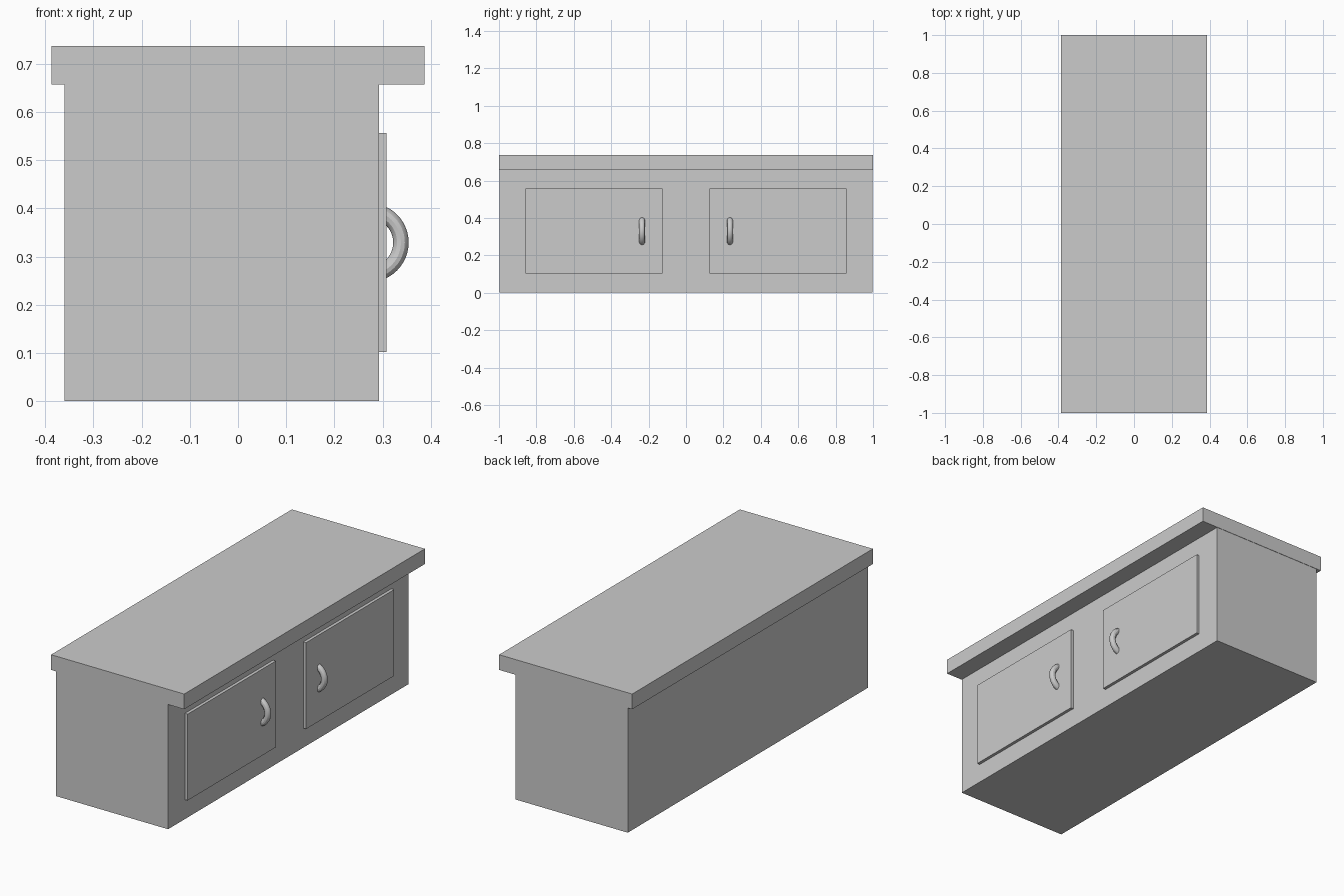
import bpy
from math import pi

if "Cube" in bpy.data.objects:
    bpy.data.objects.remove(bpy.data.objects["Cube"])


def box(name, x, y, z):
    """Box from (min, max) ranges on each axis."""
    bpy.ops.mesh.primitive_cube_add(
        size=1, location=[(a + b) / 2 for a, b in (x, y, z)])
    ob = bpy.context.object
    ob.name = name
    ob.scale = [b - a for a, b in (x, y, z)]
    bpy.ops.object.transform_apply(location=False, rotation=False, scale=True)
    return ob


# Cabinet body and overhanging top
box("cabinet_body", (-0.36, 0.292), (-0.998, 0.998), (0.0, 0.657))
box("counter_top", (-0.387, 0.387), (-1.0, 1.0), (0.657, 0.737))

# Two doors, each with a ring handle half sunk into the door near the middle
for side, s in (("left", -1), ("right", 1)):
    box(side + "_door", (0.285, 0.308), sorted((s * 0.126, s * 0.858)), (0.102, 0.556))
    bpy.ops.mesh.primitive_torus_add(
        location=(0.272, s * 0.235, 0.329), rotation=(pi / 2, 0, 0),
        major_radius=0.066, minor_radius=0.016,
        major_segments=48, minor_segments=12)
    handle = bpy.context.object
    handle.name = side + "_handle"
    bpy.ops.object.shade_smooth_by_angle()
